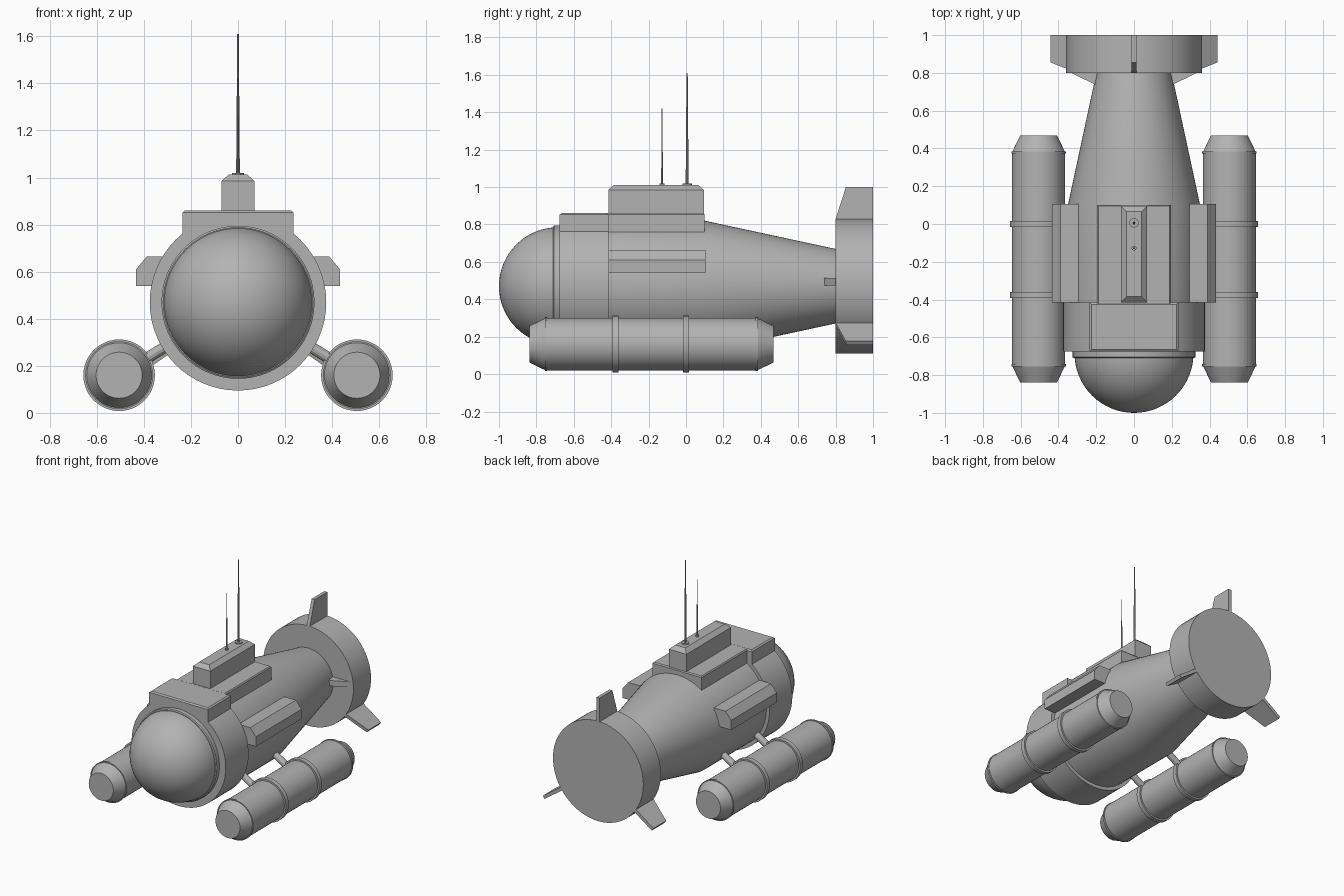
import bpy, bmesh, math
from mathutils import Vector, Matrix

if "Cube" in bpy.data.objects:
    bpy.data.objects.remove(bpy.data.objects["Cube"], do_unlink=True)

AXIS_Z = 0.47  # height of the hull centre line

grey = bpy.data.materials.new("plain grey")
grey.use_nodes = True
grey.diffuse_color = (0.45, 0.45, 0.45, 1)
grey.node_tree.nodes["Principled BSDF"].inputs["Base Color"].default_value = (0.45, 0.45, 0.45, 1)


def finish(name, bm, smooth=False):
    bmesh.ops.remove_doubles(bm, verts=bm.verts, dist=1e-5)
    bmesh.ops.recalc_face_normals(bm, faces=bm.faces)
    mesh = bpy.data.meshes.new(name)
    bm.to_mesh(mesh)
    bm.free()
    mesh.materials.append(grey)
    ob = bpy.data.objects.new(name, mesh)
    bpy.context.collection.objects.link(ob)
    if smooth:
        bpy.ops.object.select_all(action="DESELECT")
        ob.select_set(True)
        bpy.context.view_layer.objects.active = ob
        bpy.ops.object.shade_smooth_by_angle(angle=math.radians(25))
    return ob


def lathe(name, profile, start=(0, 0, 0), direction=(0, 1, 0), sides=48):
    """Turn (distance, radius) pairs around an axis, with closed ends."""
    bm = bmesh.new()
    turn = Vector((0, 0, 1)).rotation_difference(Vector(direction)).to_matrix()
    rings = []
    for dist, rad in profile:
        ring = []
        for i in range(sides):
            a = math.tau * i / sides
            p = turn @ Vector((rad * math.cos(a), rad * math.sin(a), dist))
            ring.append(bm.verts.new(p + Vector(start)))
        rings.append(ring)
    for a, b in zip(rings, rings[1:]):
        for i in range(sides):
            j = (i + 1) % sides
            bm.faces.new((a[i], a[j], b[j], b[i]))
    bm.faces.new(rings[0])
    bm.faces.new(rings[-1])
    return finish(name, bm, True)


def prism(name, outline, offset, matrix=Matrix()):
    """Extrude a flat outline of 3D points by an offset."""
    bm = bmesh.new()
    face = bm.faces.new([bm.verts.new(p) for p in outline])
    made = bmesh.ops.extrude_face_region(bm, geom=[face])["geom"]
    moved = [v for v in made if isinstance(v, bmesh.types.BMVert)]
    bmesh.ops.translate(bm, verts=moved, vec=offset)
    bm.transform(matrix)
    return finish(name, bm)


def chamfered_box(name, half_x, y0, y1, z0, z1, inset, drop):
    """Box on the centre line with its top edges cut back."""
    bm = bmesh.new()
    rings = []
    for z, cut in ((z0, 0), (z1 - drop, 0), (z1, inset)):
        x, a, b = half_x - cut, y0 + cut, y1 - cut
        rings.append([bm.verts.new(p) for p in ((-x, a, z), (x, a, z), (x, b, z), (-x, b, z))])
    for low, high in zip(rings, rings[1:]):
        for i in range(4):
            j = (i + 1) % 4
            bm.faces.new((low[i], low[j], high[j], high[i]))
    bm.faces.new(rings[0])
    bm.faces.new(rings[-1])
    return finish(name, bm)


# Hull, with a thicker front collar and a tapered tail
centre = (0, 0, AXIS_Z)
lathe("hull", [(-0.45, 0.35), (0.1, 0.35), (0.82, 0.195)], centre, sides=64)
lathe("front_collar", [(-0.675, 0.375), (-0.415, 0.375)], centre, sides=64)
lathe("dome_rim", [(-0.71, 0.318), (-0.705, 0.325), (-0.66, 0.325)], centre, sides=64)

# Front dome
dome = []
for i in range(17):
    a = math.pi / 2 * i / 16
    dome.append((-0.685 - 0.315 * math.cos(a), max(0.001, 0.315 * math.sin(a))))
lathe("front_dome", dome + [(-0.65, 0.315)], centre, sides=64)

# Deck and tower
chamfered_box("front_deck", 0.235, -0.675, -0.415, 0.7, 0.86, 0.01, 0.008)
chamfered_box("rear_deck", 0.195, -0.43, 0.1, 0.7, 0.86, 0.006, 0.008)
chamfered_box("tower", 0.07, -0.415, 0.095, 0.8, 1.012, 0.03, 0.027)

# Antennas
for name, y, top, base, rod in (("front", -0.128, 1.42, 0.013, 0.005),
                                ("rear", 0.006, 1.61, 0.025, 0.008)):
    lathe(name + "_antenna_base", [(1.0, base), (1.02, base)], (0, y, 0), (0, 0, 1), 16)
    lathe(name + "_antenna", [(1.01, rod), (top, rod * 0.4)], (0, y, 0), (0, 0, 1), 8)

# Tail disc
lathe("tail_disc", [(0.8, 0.36), (1.0, 0.36)], centre, sides=64)

# Tail fins, one upright and two sloping down
fin = [(-0.012, y, r) for y, r in ((0.8, 0.33), (0.8, 0.36), (0.855, 0.53), (1.0, 0.53), (1.0, 0.33))]
for name, angle in (("top_fin", 0), ("left_fin", 125), ("right_fin", -125)):
    spin = Matrix.Translation(centre) @ Matrix.Rotation(math.radians(angle), 4, "Y")
    prism(name, fin, (0.024, 0, 0), spin)

# Parts that come in pairs
for side, s in (("left", 1), ("right", -1)):
    # Side boxes with a sloped upper edge
    section = ((0.295, 0.54), (0.433, 0.54), (0.433, 0.61), (0.388, 0.664), (0.295, 0.664))
    prism(side + "_side_box", [(s * x, -0.415, z) for x, z in section], (0, 0.52, 0))

    # Small stabiliser ahead of the tail disc
    plan = ((0.15, 0.735), (0.2, 0.735), (0.352, 0.81), (0.15, 0.81))
    prism(side + "_stabiliser", [(s * x, y, 0.475) for x, y in plan], (0, 0, 0.04))

    # Pontoon with tapered ends
    pod = (s * 0.505, 0, 0.16)
    lathe(side + "_pontoon",
          [(-0.838, 0.098), (-0.755, 0.138), (-0.755, 0.144), (-0.742, 0.144), (-0.742, 0.14),
           (0.372, 0.14), (0.372, 0.144), (0.385, 0.144), (0.385, 0.138), (0.468, 0.098)], pod)

    # Pontoon bands and struts to the hull
    for place, y in (("front", -0.377), ("rear", 0.0)):
        lathe(f"{side}_{place}_band", [(y - 0.016, 0.152), (y + 0.016, 0.152)], pod)
        reach = Vector((s * 0.505, 0, 0.16 - AXIS_Z))
        lathe(f"{side}_{place}_strut", [(0.3, 0.024), (0.48, 0.024)],
              (0, y, AXIS_Z), reach.normalized(), 12)
